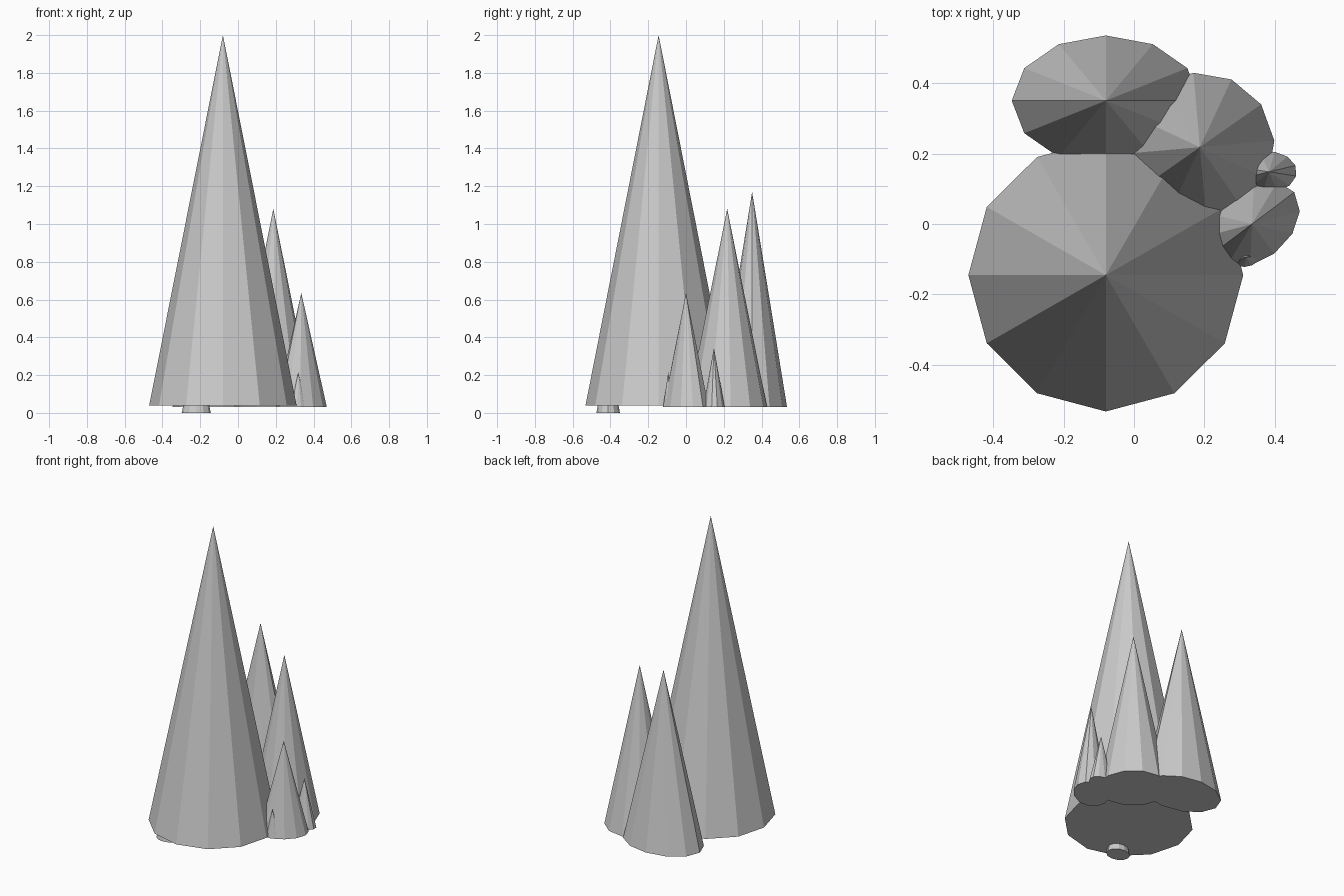
import bpy
from math import radians

if "Cube" in bpy.data.objects:
    bpy.data.objects.remove(bpy.data.objects["Cube"])


def spike(name, x, y, z0, z1, rx, ry, phase=0, turn=0):
    """12-sided capped cone with an elliptical base; phase spins the facets, turn spins the ellipse."""
    bpy.ops.mesh.primitive_cone_add(vertices=12, radius1=1, radius2=0, depth=1,
                                    end_fill_type='NGON')
    ob = bpy.context.object
    ob.name = name
    ob.rotation_euler.z = radians(phase)
    bpy.ops.object.transform_apply(location=False, rotation=True, scale=False)
    ob.scale = (rx, ry, z1 - z0)
    ob.rotation_euler.z = radians(turn)
    ob.location = (x, y, (z0 + z1) / 2)
    return ob


# Large central spike
spike("main_spike", -0.08, -0.145, 0.04, 2.0, 0.39, 0.387)

# Two medium spikes behind it
spike("back_spike", -0.08, 0.35, 0.03, 1.17, 0.267, 0.185)
spike("side_spike", 0.187, 0.218, 0.03, 1.08, 0.212, 0.212, phase=5)

# Small spikes on the right
spike("right_spike", 0.335, 0.0, 0.03, 0.635, 0.15, 0.105, turn=37)
spike("small_spike", 0.383, 0.148, 0.03, 0.345, 0.079, 0.058, phase=18)
spike("tiny_spike", 0.319, -0.094, 0.03, 0.215, 0.041, 0.027, phase=15, turn=12)

# Spike buried in the main one, only its base shows underneath
spike("buried_spike", -0.221, -0.412, 0.0, 0.36, 0.077, 0.062)
